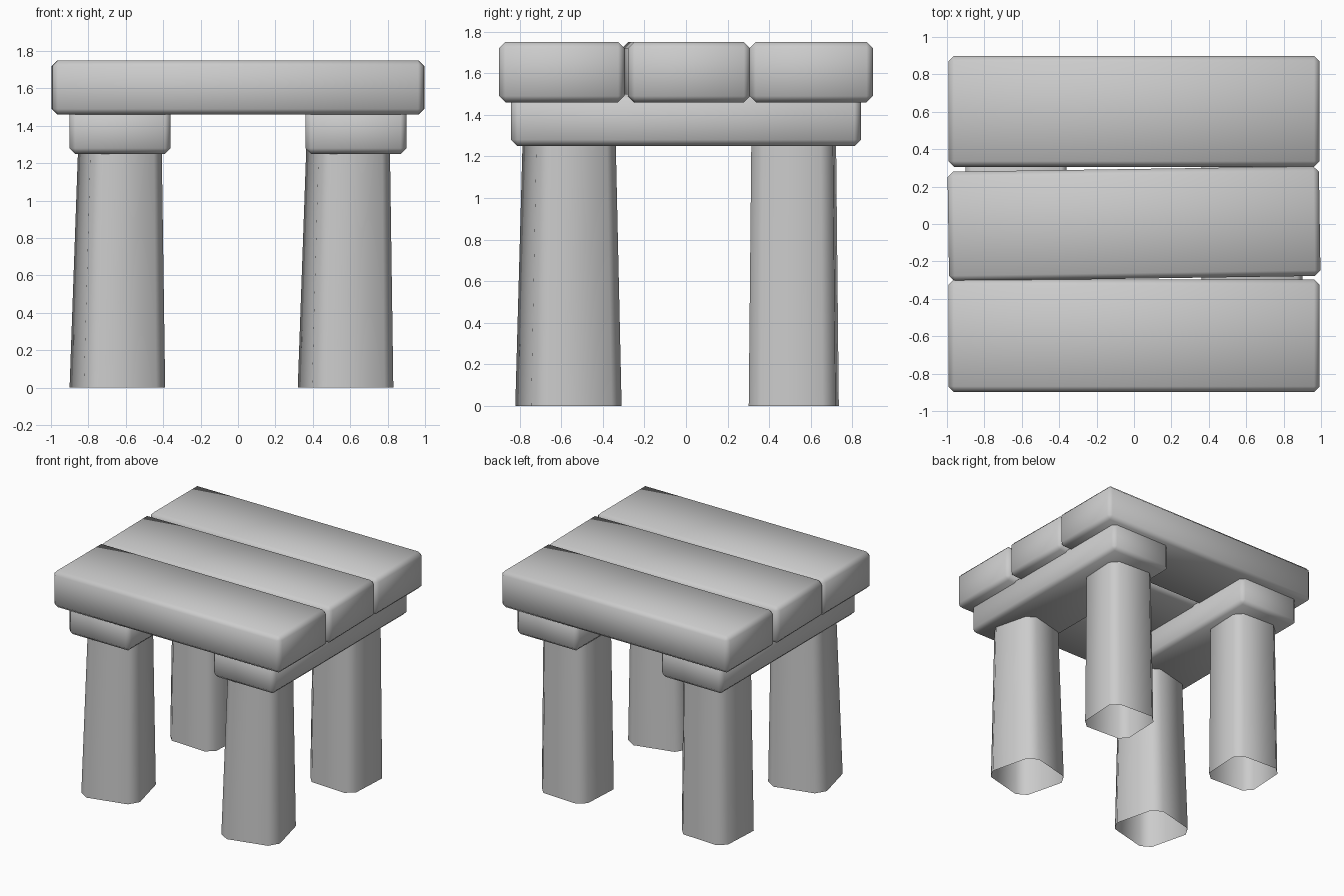
import bpy, bmesh, math
from mathutils import Matrix

if "Cube" in bpy.data.objects:
    bpy.data.objects.remove(bpy.data.objects["Cube"])


def finish(name, bm, loc, turn):
    bmesh.ops.recalc_face_normals(bm, faces=bm.faces)
    mesh = bpy.data.meshes.new(name)
    bm.to_mesh(mesh)
    bm.free()
    mesh.shade_smooth()
    ob = bpy.data.objects.new(name, mesh)
    ob.location = loc
    ob.rotation_euler.z = math.radians(turn)
    bpy.context.collection.objects.link(ob)
    return ob


def block(name, x, y, z, bevel, turn=0):
    """Chamfered box given as (min, max) ranges."""
    size = [r[1] - r[0] for r in (x, y, z)]
    mid = [(r[1] + r[0]) / 2 for r in (x, y, z)]
    bm = bmesh.new()
    bmesh.ops.create_cube(bm, size=1, matrix=Matrix.Diagonal((*size, 1)))
    bmesh.ops.bevel(bm, geom=bm.edges[:], offset=bevel, segments=1,
                    affect='EDGES', clamp_overlap=True)
    return finish(name, bm, mid, turn)


def leg(name, x, y, half, cut, turn, taper, shift):
    """Open tapered post with chamfered corners."""
    h, k = half, half - cut
    outline = [(h, -k), (h, k), (k, h), (-k, h), (-h, k), (-h, -k), (-k, -h), (k, -h)]
    bm = bmesh.new()
    low = [bm.verts.new((px, py, 0)) for px, py in outline]
    top = [bm.verts.new((px * taper + shift, py * taper, 1.28)) for px, py in outline]
    for i in range(8):
        j = (i + 1) % 8
        bm.faces.new((low[i], low[j], top[j], top[i]))
    return finish(name, bm, (x, y, 0), turn)


# Table top planks, the middle one slightly askew
block("back_plank", (-0.993, 0.993), (0.306, 0.898), (1.46, 1.75), 0.03)
block("middle_plank", (-0.993, 0.993), (-0.292, 0.294), (1.46, 1.75), 0.03, 0.85)
block("front_plank", (-0.993, 0.993), (-0.898, -0.296), (1.46, 1.75), 0.03)

# Cross beams and legs for each side
for side, s, dx in (("left", -1, 0), ("right", 1, 1.22)):
    block(side + "_beam", (s * 0.63 - 0.27, s * 0.63 + 0.27), (-0.84, 0.84), (1.25, 1.5), 0.03)
    leg("front_" + side + "_leg", -0.645 + dx, -0.565, 0.224, 0.066, 14, 0.875, 0.014)
    leg("back_" + side + "_leg", -0.64 + dx, 0.518, 0.209, 0.06, -3, 0.94, 0.005)
